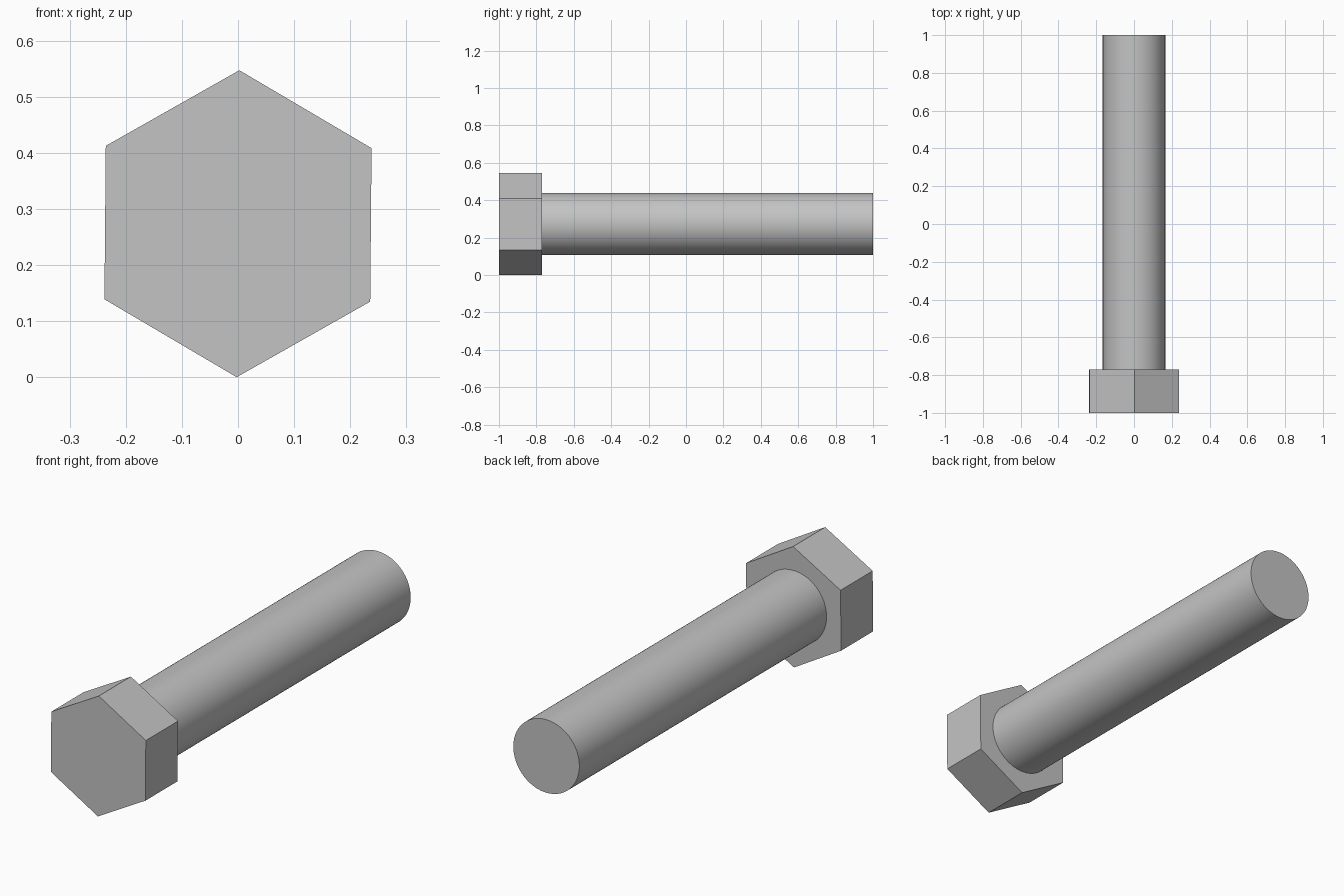
import bpy
import bmesh
from math import sin, cos, radians, tau

cube = bpy.data.objects.get("Cube")
if cube:
    bpy.data.objects.remove(cube, do_unlink=True)

AXIS_Z = 0.2735

# Plain steel grey
steel = bpy.data.materials.new("steel_grey")
steel.use_nodes = True
colour = (0.55, 0.55, 0.55, 1)
steel.diffuse_color = colour
steel.node_tree.nodes["Principled BSDF"].inputs["Base Color"].default_value = colour


def prism(name, sides, radius, y_front, y_back, turn=0.0):
    """Regular prism lying along y, first corner at the top."""
    bm = bmesh.new()
    ring = []
    for i in range(sides):
        a = tau * i / sides + turn
        ring.append(bm.verts.new((radius * sin(a), y_front, AXIS_Z + radius * cos(a))))
    cap = bm.faces.new(ring)
    extruded = bmesh.ops.extrude_face_region(bm, geom=[cap], use_keep_orig=True)
    moved = [g for g in extruded["geom"] if isinstance(g, bmesh.types.BMVert)]
    bmesh.ops.translate(bm, verts=moved, vec=(0, y_back - y_front, 0))
    bmesh.ops.recalc_face_normals(bm, faces=bm.faces)
    mesh = bpy.data.meshes.new(name)
    bm.to_mesh(mesh)
    bm.free()
    mesh.materials.append(steel)
    obj = bpy.data.objects.new(name, mesh)
    bpy.context.collection.objects.link(obj)
    return obj


# Hexagonal head, turned very slightly about its axis
prism("hex_head", 6, 0.2735, -1.0, -0.77, radians(0.5))

# Smooth round shank, seated just inside the head
shank = prism("shank", 96, 0.1655, -0.775, 1.0)
bpy.ops.object.select_all(action="DESELECT")
shank.select_set(True)
bpy.context.view_layer.objects.active = shank
bpy.ops.object.shade_smooth_by_angle(angle=radians(30))
